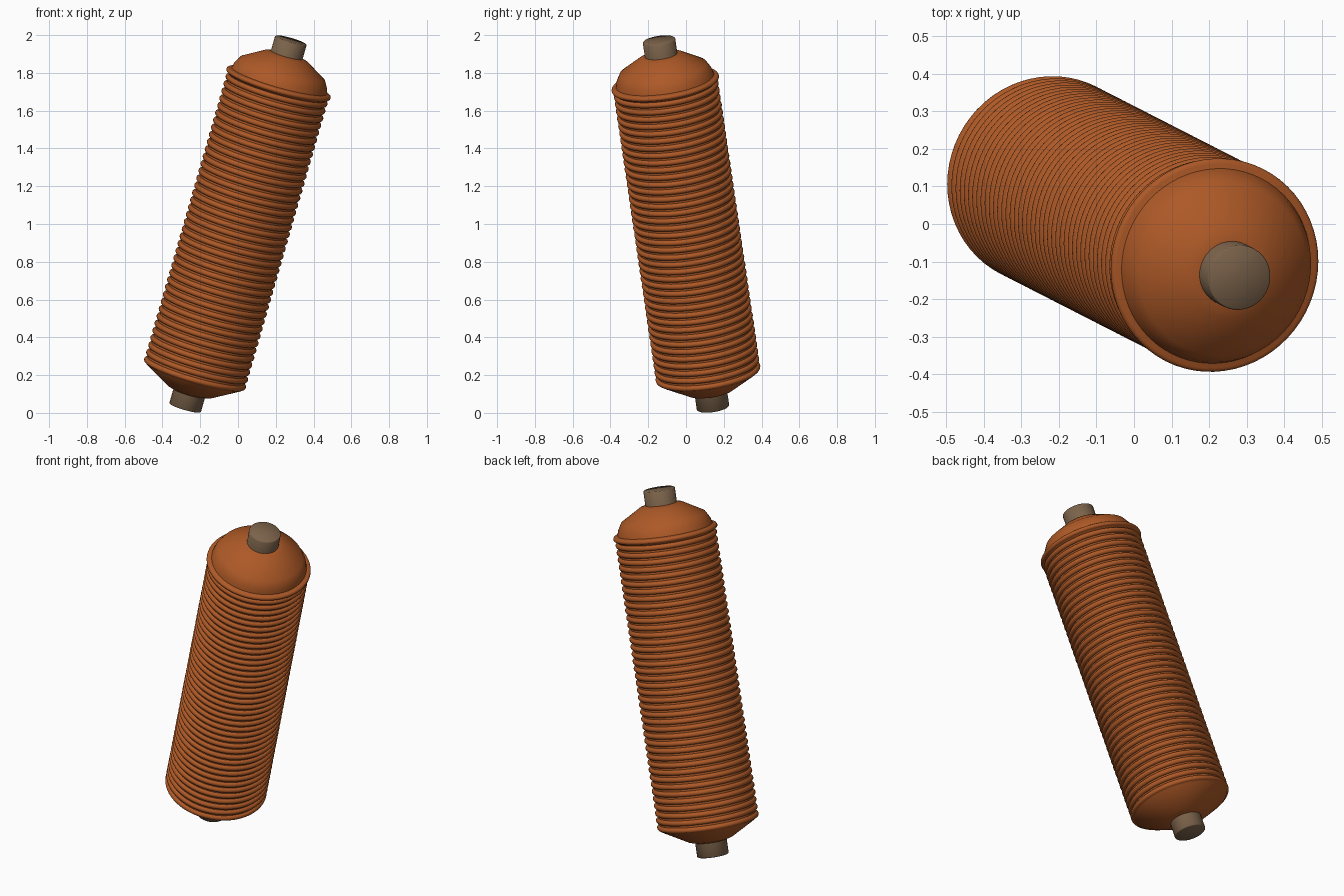
import bpy, bmesh, math
from mathutils import Vector, Matrix

cube = bpy.data.objects.get("Cube")
if cube:
    bpy.data.objects.remove(cube, do_unlink=True)


def material(name, rgb):
    m = bpy.data.materials.new(name)
    m.use_nodes = True
    m.diffuse_color = (*rgb, 1)
    bsdf = m.node_tree.nodes["Principled BSDF"]
    bsdf.inputs["Base Color"].default_value = (*rgb, 1)
    bsdf.inputs["Roughness"].default_value = 0.7
    return m


orange = material("burnt orange", (0.42, 0.10, 0.02))
brown = material("dull brown", (0.20, 0.125, 0.07))

# The whole spool leans along this axis
AXIS = Vector((0.274, -0.14, 0.951))
LEAN = Matrix.Translation((0, 0, 1)) @ AXIS.to_track_quat('Z', 'Y').to_matrix().to_4x4()


def lathe(name, profile, mat, sides=64, sharp=50):
    """Spin (radius, height) points around the leaning axis."""
    bm = bmesh.new()
    verts = [bm.verts.new((r, 0, h)) for r, h in profile]
    edges = [bm.edges.new(pair) for pair in zip(verts, verts[1:])]
    bmesh.ops.spin(bm, geom=verts + edges, cent=(0, 0, 0), axis=(0, 0, 1),
                   angle=math.tau, steps=sides, use_duplicate=False)
    bmesh.ops.remove_doubles(bm, verts=bm.verts, dist=0.0001)
    bmesh.ops.recalc_face_normals(bm, faces=bm.faces)
    mesh = bpy.data.meshes.new(name)
    bm.to_mesh(mesh)
    bm.free()
    mesh.materials.append(mat)
    obj = bpy.data.objects.new(name, mesh)
    bpy.context.collection.objects.link(obj)
    obj.matrix_world = LEAN
    bpy.ops.object.select_all(action='DESELECT')
    obj.select_set(True)
    bpy.context.view_layer.objects.active = obj
    bpy.ops.object.shade_smooth_by_angle(angle=math.radians(sharp))
    return obj


# Ribbed body with domed ends, as one turned profile
BOTTOM, TOP, RIBS = -0.83, 0.745, 40
pitch = (TOP - BOTTOM) / (RIBS - 1)
profile = [(0, -0.945), (0.085, -0.942), (0.125, -0.93), (0.262, -0.85)]


def rib(height, radius, thick, steps=8):
    for i in range(steps + 1):
        a = math.pi * (i / steps - 0.5)
        profile.append((radius + thick * math.cos(a), height + thick * math.sin(a)))


for i in range(RIBS):
    rib(BOTTOM + i * pitch, 0.265, 0.015)
rib(0.782, 0.274, 0.013)  # top lip
profile += [(0.262, 0.798), (0.255, 0.825), (0.232, 0.865),
            (0.12, 0.932), (0.085, 0.942), (0, 0.945)]
lathe("ribbed_body", profile, orange)

# Spindle stub at each end
for name, side in (("top_spindle", 1), ("bottom_spindle", -1)):
    lathe(name, [(0, side * 0.88), (0.087, side * 0.88), (0.087, side * 1.019),
                 (0.083, side * 1.023), (0, side * 1.023)], brown, sides=32, sharp=80)
